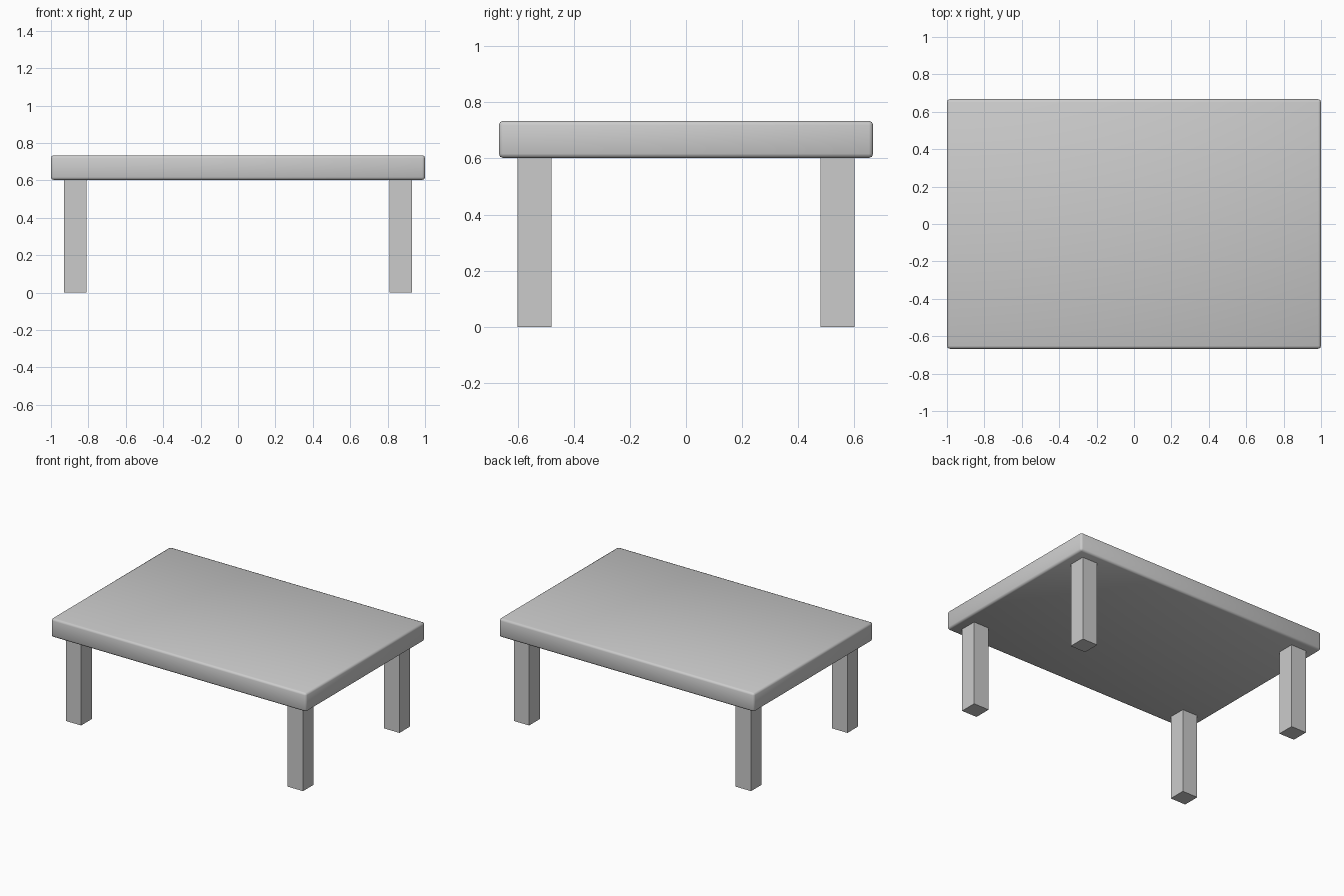
import bpy

if "Cube" in bpy.data.objects:
    bpy.data.objects.remove(bpy.data.objects["Cube"])

# One plain grey for the whole table
grey = bpy.data.materials.new("plain_grey")
grey.diffuse_color = (0.6, 0.6, 0.6, 1)
grey.use_nodes = True
grey.node_tree.nodes["Principled BSDF"].inputs["Base Color"].default_value = grey.diffuse_color


def box(name, low, high):
    centre = [(a + b) / 2 for a, b in zip(low, high)]
    bpy.ops.mesh.primitive_cube_add(size=1, location=centre)
    ob = bpy.context.object
    ob.name = name
    ob.scale = [b - a for a, b in zip(low, high)]
    bpy.ops.object.transform_apply(location=False, rotation=False, scale=True)
    ob.data.materials.append(grey)
    return ob


# Thick slab with softly rounded edges
top = box("table_top", (-1, -0.667, 0.602), (1, 0.667, 0.734))
bevel = top.modifiers.new("soft_edges", "BEVEL")
bevel.width = 0.015
bevel.segments = 2
bpy.ops.object.shade_smooth()

# Four square legs set in from the corners
for sx, side in ((-1, "left"), (1, "right")):
    for sy, end in ((-1, "front"), (1, "back")):
        cx, cy = sx * 0.87, sy * 0.54
        box(f"{end}_{side}_leg", (cx - 0.06, cy - 0.06, 0), (cx + 0.06, cy + 0.06, 0.61))
